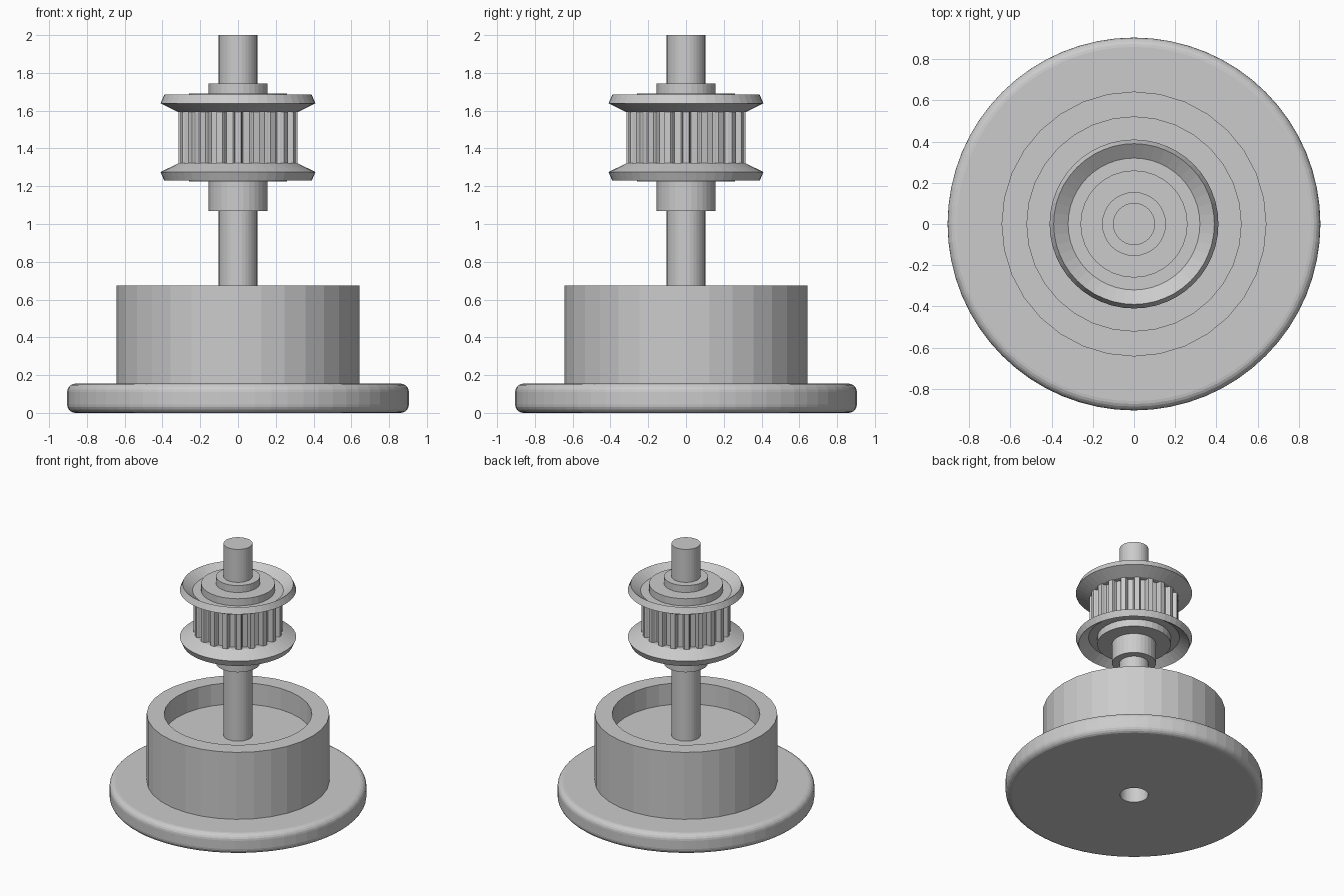
import bpy, bmesh
from math import sin, cos, pi

if "Cube" in bpy.data.objects:
    bpy.data.objects.remove(bpy.data.objects["Cube"])


def make_object(name, bm):
    bmesh.ops.remove_doubles(bm, verts=bm.verts, dist=1e-5)
    bmesh.ops.recalc_face_normals(bm, faces=bm.faces)
    mesh = bpy.data.meshes.new(name)
    bm.to_mesh(mesh)
    bm.free()
    obj = bpy.data.objects.new(name, mesh)
    bpy.context.collection.objects.link(obj)
    return obj


def lathe(name, profile, sides=32, closed=True):
    """Turn (radius, z) points about the z axis; radius 0 ends become flat caps."""
    bm = bmesh.new()
    rings = []
    for r, z in profile:
        if r == 0:
            rings.append([bm.verts.new((0, 0, z))] * sides)
        else:
            rings.append([bm.verts.new((r * cos(2 * pi * i / sides),
                                        r * sin(2 * pi * i / sides), z))
                          for i in range(sides)])
    pairs = list(zip(rings, rings[1:]))
    if closed:
        pairs.append((rings[-1], rings[0]))
    for a, b in pairs:
        for i in range(sides):
            j = (i + 1) % sides
            corners = list(dict.fromkeys((a[i], a[j], b[j], b[i])))
            if len(corners) > 2:
                bm.faces.new(corners)
    return make_object(name, bm)


def arc(r, z, radius, start, steps=5):
    """Quarter-circle of profile points for a rounded edge."""
    return [(r + radius * cos(start + pi / 2 * k / steps),
             z + radius * sin(start + pi / 2 * k / steps))
            for k in range(steps + 1)]


# Round base with rolled edge and a central bore
F = 0.045
base_profile = ([(0.1, 0.0)] + arc(0.905 - F, F, F, -pi / 2)
                + arc(0.905 - F, 0.155 - F, F, 0) + [(0.1, 0.155)])
lathe("base_flange", base_profile, 64)

# Housing cup with a shallow recess in the top
lathe("housing_cup", [(0.1, 0.155), (0.643, 0.155), (0.643, 0.675),
                      (0.52, 0.675), (0.52, 0.51), (0.1, 0.51)])

# Shaft
lathe("shaft", [(0, 0.16), (0.102, 0.16), (0.102, 2.0), (0, 2.0)], closed=False)

# Pulley flanges, discs and collars, mirrored about the pulley centre
MID = 1.457
dish = [(0.1, 0.135), (0.315, 0.135), (0.41, 0.182), (0.39, 0.228),
        (0.32, 0.178), (0.1, 0.178)]
for side, sign, collar_top in (("upper", 1, 0.287), ("lower", -1, 0.387)):
    def place(points):
        return [(r, MID + sign * z) for r, z in points]
    lathe(side + "_flange", place(dish), 48)
    lathe(side + "_hub", place([(0.1, 0.178), (0.26, 0.178), (0.26, 0.233),
                                (0.155, 0.233), (0.155, collar_top),
                                (0.1, collar_top)]))

# Toothed drum
TEETH = 20
pitch = 2 * pi / TEETH
tooth = [(-0.30, 0.277), (-0.24, 0.290), (-0.22, 0.306), (-0.17, 0.315),
         (0.17, 0.315), (0.22, 0.306), (0.24, 0.290), (0.30, 0.277)]
bm = bmesh.new()
outline = [bm.verts.new((r * cos((k + t) * pitch), r * sin((k + t) * pitch), MID - 0.137))
           for k in range(TEETH) for t, r in tooth]
face = bm.faces.new(outline)
new = bmesh.ops.extrude_face_region(bm, geom=[face])["geom"]
bmesh.ops.translate(bm, vec=(0, 0, 0.274),
                    verts=[v for v in new if isinstance(v, bmesh.types.BMVert)])
make_object("toothed_drum", bm)
